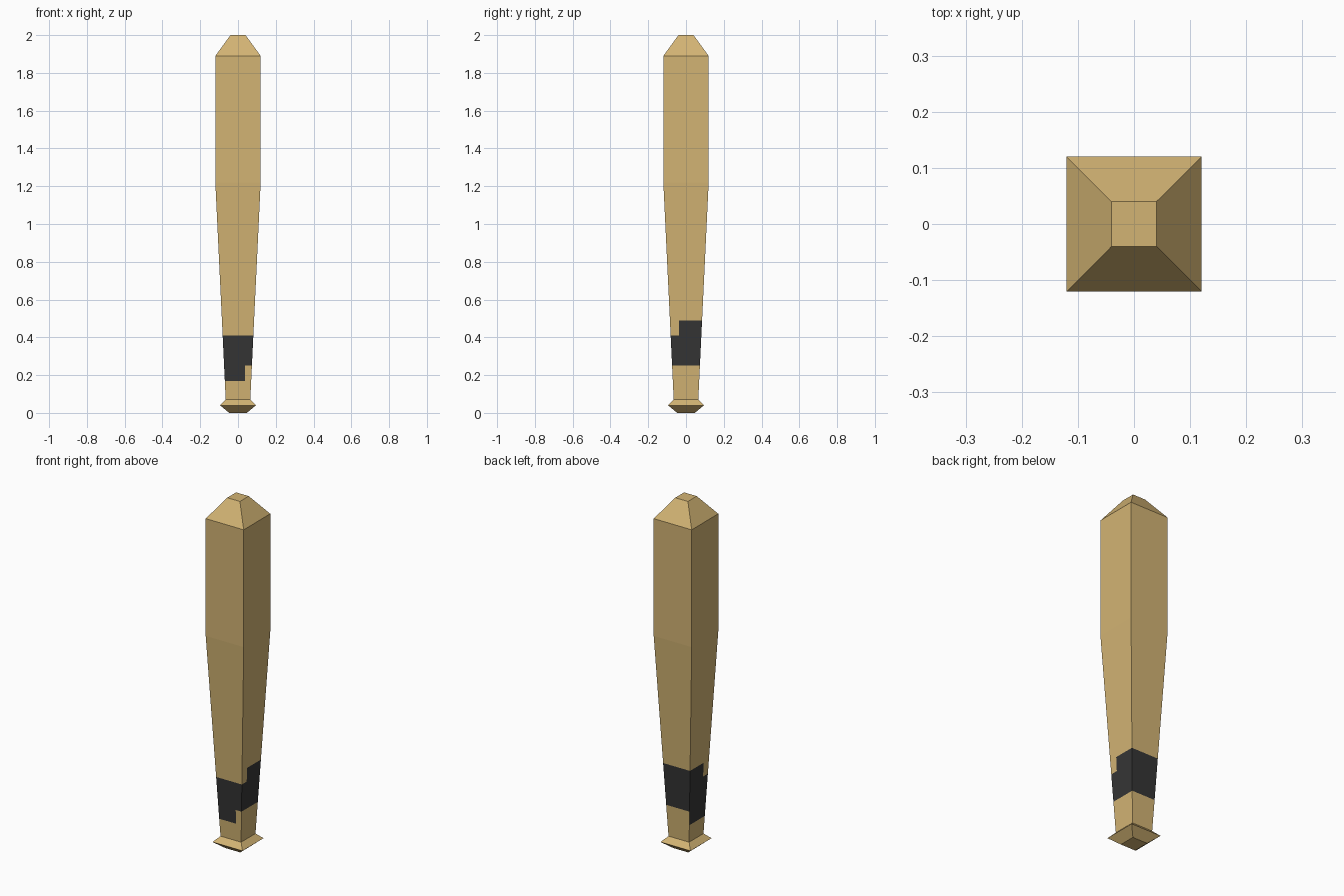
import bpy, bmesh
from mathutils import Vector

if "Cube" in bpy.data.objects:
    bpy.data.objects.remove(bpy.data.objects["Cube"])


def material(name, rgb):
    m = bpy.data.materials.new(name)
    m.diffuse_color = (*rgb, 1.0)
    m.use_nodes = True
    m.node_tree.nodes["Principled BSDF"].inputs["Base Color"].default_value = m.diffuse_color
    return m


wood = material("light_wood", (0.65, 0.456, 0.174))
tape = material("dark_grip_tape", (0.036, 0.036, 0.036))

# Square profile, bottom to top: (height, half width)
PROFILE = [(0.0, 0.047), (0.04, 0.095), (0.07, 0.065),
           (1.22, 0.12), (1.89, 0.12), (2.0, 0.04)]
CORNERS = [(-1, -1), (1, -1), (1, 1), (-1, 1)]

# Loft the knob, handle, barrel and tip as one closed body
bm = bmesh.new()
rings = [[bm.verts.new((sx * r, sy * r, z)) for sx, sy in CORNERS]
         for z, r in PROFILE]
for low, high in zip(rings, rings[1:]):
    for i in range(4):
        j = (i + 1) % 4
        bm.faces.new((low[i], low[j], high[j], high[i]))
bm.faces.new(rings[0][::-1])
bm.faces.new(rings[-1])


def cut(co, no, zmin, zmax):
    """Slice only the faces whose centre lies between two heights."""
    faces = [f for f in bm.faces if zmin < f.calc_center_median().z < zmax]
    edges = {e for f in faces for e in f.edges}
    verts = {v for f in faces for v in f.verts}
    bmesh.ops.bisect_plane(bm, geom=faces + list(edges) + list(verts),
                           dist=1e-5, plane_co=co, plane_no=no)


# Cut lines of the grip tape: band heights, then the two steps of the wrap
Z0, Z1, Z2, Z3 = 0.17, 0.25, 0.41, 0.49
STEP_X, STEP_Y = 0.037, -0.038
for z in (Z0, Z1, Z2, Z3):
    cut((0, 0, z), (0, 0, 1), 0.08, 1.2)
cut((STEP_X, 0, 0), (1, 0, 0), Z0, Z1)
cut((0, STEP_Y, 0), (0, 1, 0), Z2, Z3)

# Tape rule: wrapped band that steps up once around the handle
bm.normal_update()
for f in bm.faces:
    c, n = f.calc_center_median(), f.normal
    front, left = n.y < -0.5, n.x < -0.5
    bottom = Z0 if left or (front and c.x < STEP_X) else Z1
    top = Z2 if front or c.y < STEP_Y else Z3
    f.material_index = int(bottom < c.z < top)

mesh = bpy.data.meshes.new("bat")
bm.to_mesh(mesh)
bm.free()
mesh.materials.append(wood)
mesh.materials.append(tape)
bat = bpy.data.objects.new("wooden_bat", mesh)
bpy.context.collection.objects.link(bat)
